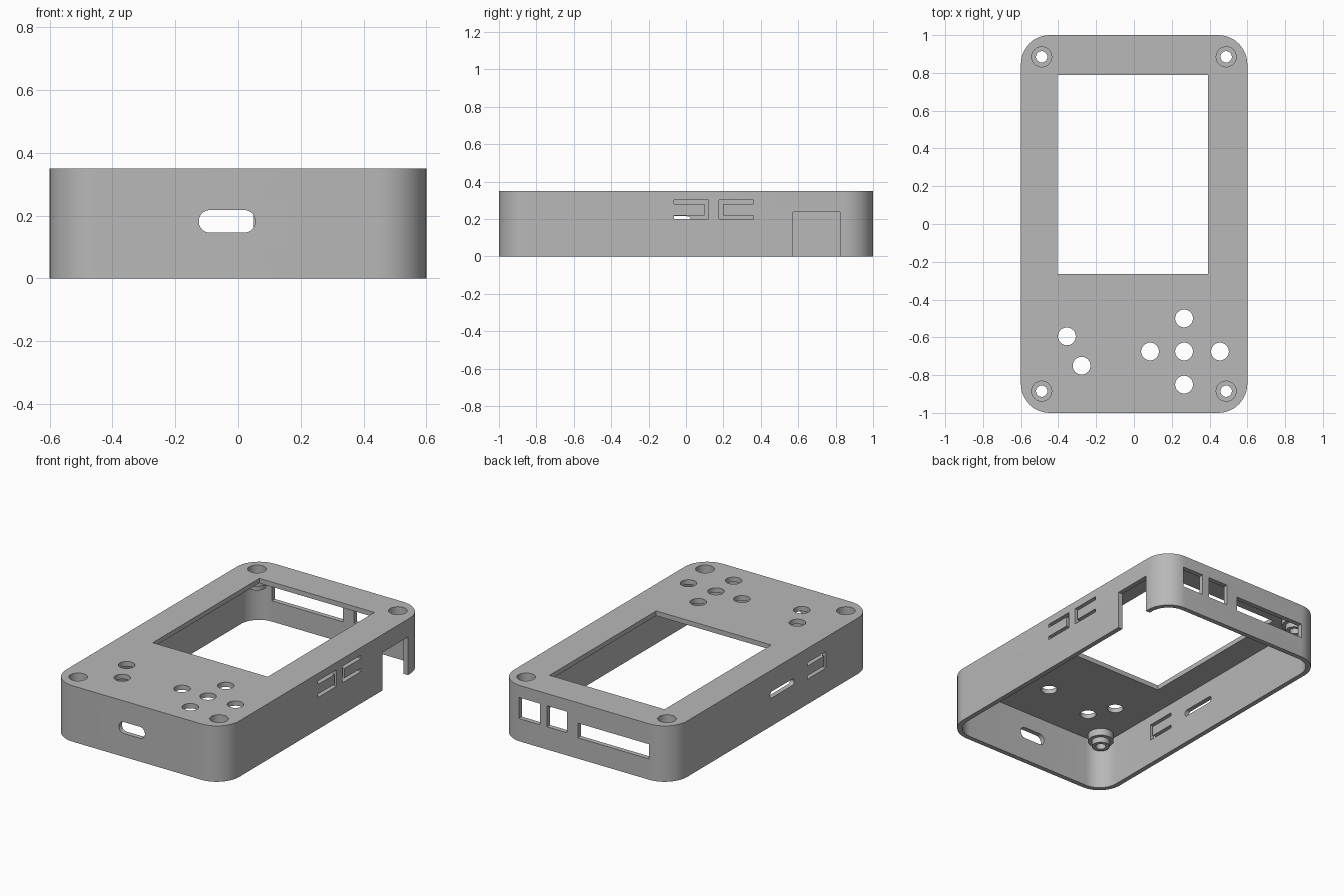
import bpy, bmesh
from math import cos, sin, pi

if "Cube" in bpy.data.objects:
    bpy.data.objects.remove(bpy.data.objects["Cube"])

gray = bpy.data.materials.new("case_gray")
gray.use_nodes = True
gray.diffuse_color = (0.48, 0.48, 0.48, 1)
gray.node_tree.nodes["Principled BSDF"].inputs["Base Color"].default_value = (0.48, 0.48, 0.48, 1)

TOP, WALL = 0.35, 0.03
SCREWS = [(sx * 0.488, sy * 0.885) for sx in (-1, 1) for sy in (-1, 1)]
BUTTONS = [(-0.355, -0.595), (-0.277, -0.75), (0.085, -0.675), (0.265, -0.5),
           (0.265, -0.675), (0.455, -0.675), (0.265, -0.85)]


# Profiles
def rounded(u0, u1, v0, v1, r, steps=12):
    corners = [(u1 - r, v1 - r), (u0 + r, v1 - r), (u0 + r, v0 + r), (u1 - r, v0 + r)]
    return [(cu + r * cos(pi / 2 * (q + k / steps)), cv + r * sin(pi / 2 * (q + k / steps)))
            for q, (cu, cv) in enumerate(corners) for k in range(steps + 1)]


def rect(u0, u1, v0, v1):
    return [(u0, v0), (u1, v0), (u1, v1), (u0, v1)]


def circle(c, r, n=40):
    return [(c[0] + r * cos(2 * pi * k / n), c[1] + r * sin(2 * pi * k / n)) for k in range(n)]


def bracket(tip, closed, v0, v1, t=0.021):
    # U shape with its closed end at one side
    d = t if closed < tip else -t
    return [(tip, v0), (closed, v0), (closed, v1), (tip, v1), (tip, v1 - t),
            (closed + d, v1 - t), (closed + d, v0 + t), (tip, v0 + t)]


# Solids: each is (profile, start, end, axis)
def solids(name, parts):
    place = {"x": lambda u, v, w: (w, u, v),
             "y": lambda u, v, w: (u, w, v),
             "z": lambda u, v, w: (u, v, w)}
    bm = bmesh.new()
    for pts, a, b, axis in parts:
        low = [bm.verts.new(place[axis](u, v, a)) for u, v in pts]
        high = [bm.verts.new(place[axis](u, v, b)) for u, v in pts]
        bm.faces.new(low)
        bm.faces.new(high)
        for i in range(len(pts)):
            j = (i + 1) % len(pts)
            bm.faces.new((low[i], low[j], high[j], high[i]))
    bmesh.ops.remove_doubles(bm, verts=bm.verts, dist=1e-5)
    bmesh.ops.recalc_face_normals(bm, faces=bm.faces)
    mesh = bpy.data.meshes.new(name)
    bm.to_mesh(mesh)
    bm.free()
    mesh.materials.append(gray)
    obj = bpy.data.objects.new(name, mesh)
    bpy.context.collection.objects.link(obj)
    return obj


def combine(target, operation, name, parts):
    tool = solids(name, parts)
    tool.hide_render = True
    mod = target.modifiers.new(name, "BOOLEAN")
    mod.operation, mod.solver, mod.object = operation, "EXACT", tool
    bpy.context.view_layer.objects.active = target
    bpy.ops.object.modifier_apply(modifier=mod.name)
    bpy.data.objects.remove(tool)


# Open-bottomed shell
case = solids("case_shell", [(rounded(-0.6, 0.6, -1, 1, 0.155), 0, TOP, "z")])
inner = rounded(-0.6 + WALL, 0.6 - WALL, -1 + WALL, 1 - WALL, 0.155 - WALL)
combine(case, "DIFFERENCE", "cavity", [(inner, -0.1, TOP - WALL, "z")])

# Stepped screw bosses under the lid
combine(case, "UNION", "boss_collars", [(circle(c, 0.075), 0.275, 0.335, "z") for c in SCREWS])
combine(case, "UNION", "boss_tips", [(circle(c, 0.053), 0.24, 0.29, "z") for c in SCREWS])

# Screen window, button holes and screw holes
combine(case, "DIFFERENCE", "lid_holes",
        [(rect(-0.405, 0.392, -0.265, 0.79), 0.3, 0.4, "z")]
        + [(circle(c, 0.047), 0.3, 0.4, "z") for c in BUTTONS]
        + [(circle(c, 0.03), 0.2, 0.4, "z") for c in SCREWS])
combine(case, "DIFFERENCE", "counterbores", [(circle(c, 0.053), 0.3, 0.4, "z") for c in SCREWS])

# Ports, flexible side buttons and the notch in the walls
combine(case, "DIFFERENCE", "wall_cuts", [
    (rounded(-0.125, 0.055, 0.146, 0.218, 0.0355), -1.1, -0.95, "y"),
    (rect(0.312, 0.458, 0.142, 0.274), 0.962, 1.1, "y"),
    (rect(0.125, 0.264, 0.142, 0.274), 0.962, 1.1, "y"),
    (rect(-0.444, 0.049, 0.13, 0.222), 0.962, 1.1, "y"),
    (bracket(-0.065, 0.12, 0.199, 0.302), 0.55, 0.7, "x"),
    (bracket(0.361, 0.177, 0.199, 0.302), 0.55, 0.7, "x"),
    (rect(0.573, 0.824, -0.1, 0.238), 0.55, 0.7, "x"),
    (bracket(-0.343, -0.53, 0.157, 0.26), -0.7, -0.55, "x"),
    (rounded(-0.214, 0.025, 0.175, 0.215, 0.0195), -0.7, -0.55, "x")])

# Smooth curves, sharp edges
bpy.ops.object.select_all(action="DESELECT")
case.select_set(True)
bpy.context.view_layer.objects.active = case
bpy.ops.object.shade_smooth_by_angle(angle=pi / 6)
